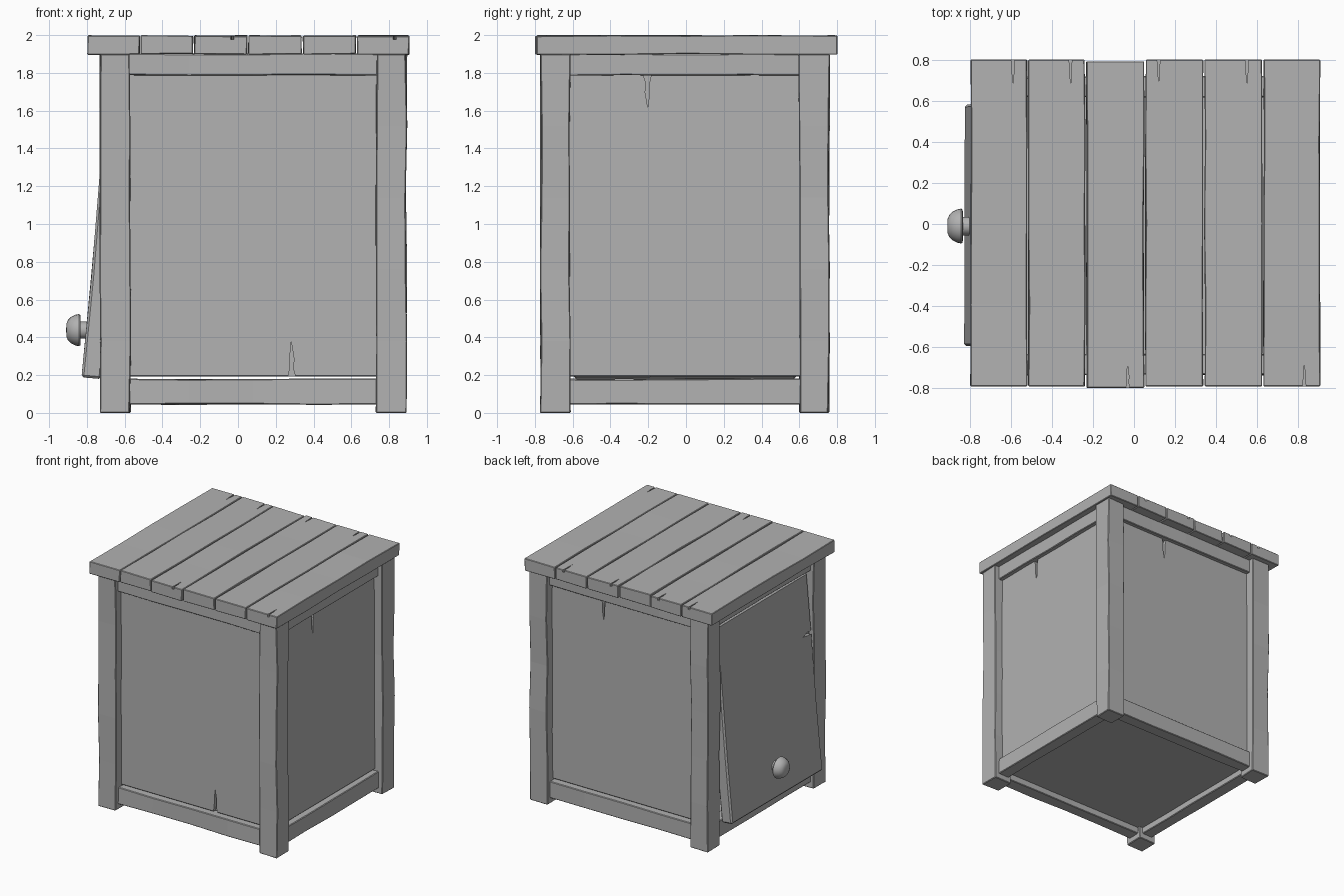
import bpy, bmesh, math, random
from mathutils import Vector, Matrix

if "Cube" in bpy.data.objects:
    bpy.data.objects.remove(bpy.data.objects["Cube"])

random.seed(7)
grey = bpy.data.materials.new("dark_grey")
grey.diffuse_color = (0.445, 0.445, 0.445, 1)
grey.use_nodes = True
grey.node_tree.nodes["Principled BSDF"].inputs["Base Color"].default_value = grey.diffuse_color


def finish(name, bm):
    bmesh.ops.recalc_face_normals(bm, faces=bm.faces)
    me = bpy.data.meshes.new(name)
    bm.to_mesh(me)
    bm.free()
    me.materials.append(grey)
    ob = bpy.data.objects.new(name, me)
    bpy.context.collection.objects.link(ob)
    return ob


def apply(ob, mod):
    bpy.context.view_layer.objects.active = ob
    bpy.ops.object.modifier_apply(modifier=mod.name)


def board(name, lo, hi, axis, wob=0.005, cuts=3, bevel=0.005):
    """Box with loops along one axis, slightly warped and chamfered."""
    lo, hi = Vector(lo), Vector(hi)
    size, mid = hi - lo, (lo + hi) / 2
    bm = bmesh.new()
    bmesh.ops.create_cube(bm, size=1)
    bmesh.ops.transform(bm, matrix=Matrix.Translation(mid) @ Matrix.Diagonal((*size, 1)), verts=bm.verts)
    n = Vector([1.0 if i == axis else 0.0 for i in range(3)])
    for k in range(1, cuts + 1):
        p = lo.copy()
        p[axis] += size[axis] * k / (cuts + 1)
        bmesh.ops.bisect_plane(bm, geom=bm.verts[:] + bm.edges[:] + bm.faces[:], plane_co=p, plane_no=n)
    for v in bm.verts:
        for i in range(3):
            if i != axis:
                v.co[i] += random.uniform(-wob, wob)
    ob = finish(name, bm)
    m = ob.modifiers.new("chamfer", 'BEVEL')
    m.width, m.segments, m.limit_method = bevel, 1, 'ANGLE'
    apply(ob, m)
    return ob


def crack(ob, pos, along, normal, length, width=0.04, depth=0.03):
    """Carve a kinked wedge split into a board, starting at its edge."""
    a, n = Vector(along), Vector(normal)
    s = n.cross(a)
    L, w = length, width
    prof = [(-0.03, -w * .6), (0, -w * .5), (.2 * L, -w * .2), (.5 * L, -w * .28), (L, w * .1),
            (.55 * L, w * .25), (.2 * L, w * .3), (0, w * .5), (-0.03, w * .6)]
    bm = bmesh.new()
    f = bm.faces.new([bm.verts.new(Vector(pos) + a * u + s * t - n * depth) for u, t in prof])
    r = bmesh.ops.extrude_face_region(bm, geom=[f])
    bmesh.ops.translate(bm, vec=n * (depth + 0.04), verts=[g for g in r["geom"] if isinstance(g, bmesh.types.BMVert)])
    cutter = finish("crack_cutter", bm)
    cutter.hide_render = True
    m = ob.modifiers.new("crack", 'BOOLEAN')
    m.operation, m.solver, m.object = 'DIFFERENCE', 'EXACT', cutter
    apply(ob, m)
    bpy.data.objects.remove(cutter)


# Corner posts
for xn, x0 in (("left", -0.73), ("right", 0.732)):
    for yn, y0 in (("front", -0.77), ("back", 0.6)):
        board(f"{yn}_{xn}_post", (x0, y0, 0), (x0 + 0.16, y0 + 0.157, 1.9), 2, cuts=4)

# Rails between the posts, top and bottom of every side
for zn, z0, z1 in (("bottom", 0.045, 0.179), ("top", 1.787, 1.902)):
    for sn, y0 in (("front", -0.735), ("back", 0.62)):
        board(f"{sn}_{zn}_rail", (-0.6, y0, z0), (0.76, y0 + 0.1, z1), 0, 0.003)
    for sn, x0 in (("left", -0.70), ("right", 0.755)):
        board(f"{sn}_{zn}_rail", (x0, -0.64, z0), (x0 + 0.1, 0.63, z1), 1, 0.003)

# Side panels tucked behind posts and top rail, each split by one crack
front = board("front_panel", (-0.585, -0.70, 0.192), (0.745, -0.64, 1.795), 2, 0.002, 2)
crack(front, (0.285, -0.70, 0.192), (0, 0, 1), (0, -1, 0), 0.19)
back = board("back_panel", (-0.585, 0.625, 0.192), (0.745, 0.685, 1.795), 2, 0.002, 2)
crack(back, (0.27, 0.685, 1.785), (0, 0, -1), (0, 1, 0), 0.175)
right = board("right_panel", (0.76, -0.625, 0.192), (0.82, 0.612, 1.795), 2, 0.002, 2)
crack(right, (0.82, -0.205, 1.785), (0, 0, -1), (1, 0, 0), 0.175)

# Floor
floor = board("floor_panel", (-0.62, -0.64, 0.098), (0.77, 0.63, 0.158), 0, 0.002, 2)

# Flap door hinged at its top edge, swung out at the bottom
door = board("door", (-0.685, -0.597, 0.182), (-0.585, 0.585, 1.775), 2, 0.003, 2, 0.012)
crack(door, (-0.685, -0.597, 1.3), (0, 1, 0), (-1, 0, 0), 0.12, 0.05)
hinge = Vector((-0.685, 0, 1.78))
door.data.transform(Matrix.Translation(hinge) @ Matrix.Rotation(math.radians(5.06), 4, 'Y') @ Matrix.Translation(-hinge))

# Mushroom knob turned around the x axis
prof = [(-0.78, 0), (-0.78, 0.045), (-0.833, 0.045), (-0.835, 0.08), (-0.842, 0.085), (-0.862, 0.081),
        (-0.884, 0.07), (-0.9, 0.054), (-0.908, 0.035), (-0.91, 0)]
bm = bmesh.new()
vs = [bm.verts.new((x, -0.01, 0.438 + r)) for x, r in prof]
es = [bm.edges.new(p) for p in zip(vs, vs[1:])]
bmesh.ops.spin(bm, geom=vs + es, cent=(0, -0.01, 0.438), axis=(1, 0, 0), angle=math.tau, steps=24)
bmesh.ops.remove_doubles(bm, verts=bm.verts, dist=1e-4)
knob = finish("door_knob", bm)
bpy.ops.object.select_all(action='DESELECT')
knob.select_set(True)
bpy.context.view_layer.objects.active = knob
bpy.ops.object.shade_smooth_by_angle(angle=math.radians(40))

# Lid planks with narrow gaps; each entry lists cracks as (x, end)
seams = [-0.80, -0.518, -0.235, 0.052, 0.34, 0.628, 0.911]
splits = [[(-0.59, 1)], [(-0.31, 1)], [(-0.03, -1)], [(0.12, 1)], [(0.55, 1)], [(0.83, -1)]]
for i, cracks in enumerate(splits):
    shift = -0.008 if i == 2 else 0
    y0, y1 = -0.791 + shift, 0.801 + shift
    plank = board(f"lid_plank_{i + 1}", (seams[i] + 0.004, y0, 1.898), (seams[i + 1] - 0.004, y1, 1.997), 1, 0.003, 3, 0.004)
    for x, end in cracks:
        crack(plank, (x, y1 if end > 0 else y0, 1.996), (0, -end, 0), (0, 0, 1), 0.115, 0.018, 0.02)
